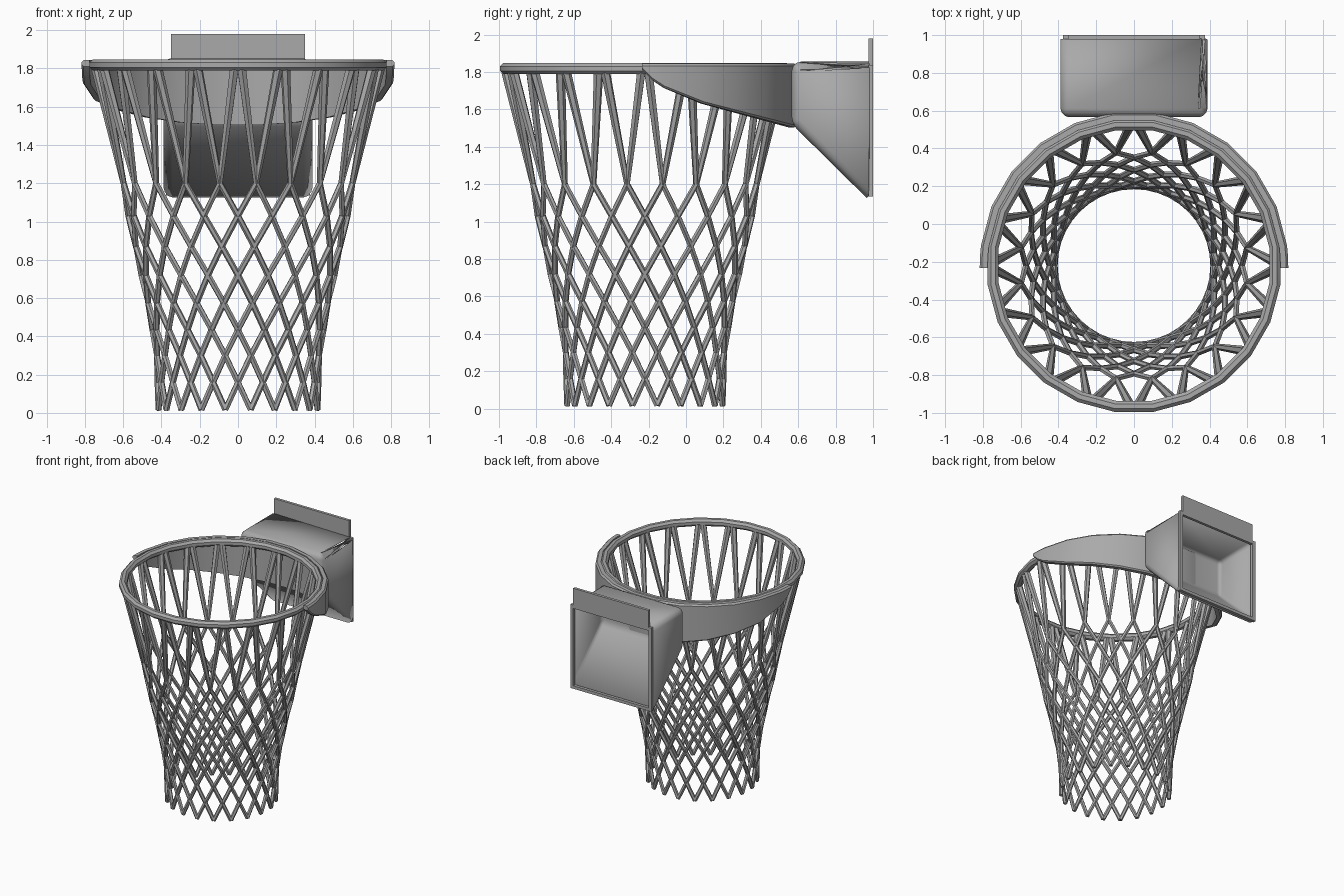
import bpy, bmesh, math
from math import sin, cos, radians
from mathutils import Vector

if "Cube" in bpy.data.objects:
    bpy.data.objects.remove(bpy.data.objects["Cube"])

grey = bpy.data.materials.new("grey")
grey.use_nodes = True
colour = (0.4, 0.4, 0.4, 1)
grey.diffuse_color = colour
grey.node_tree.nodes["Principled BSDF"].inputs["Base Color"].default_value = colour

CENTRE_Y = -0.22


def around(angle, radius, z):
    """Point on the hoop, angle in degrees from the back, turning to +x."""
    a = radians(angle)
    return Vector((radius * sin(a), CENTRE_Y + radius * cos(a), z))


def smooth(obj, angle=30):
    bpy.ops.object.select_all(action='DESELECT')
    obj.select_set(True)
    bpy.context.view_layer.objects.active = obj
    bpy.ops.object.shade_smooth_by_angle(angle=radians(angle))


def finish(name, bm, angle=30):
    bmesh.ops.recalc_face_normals(bm, faces=bm.faces)
    mesh = bpy.data.meshes.new(name)
    bm.to_mesh(mesh)
    bm.free()
    mesh.materials.append(grey)
    obj = bpy.data.objects.new(name, mesh)
    bpy.context.collection.objects.link(obj)
    smooth(obj, angle)
    return obj


def sweep(name, sections, closed):
    """Skin a list of closed cross-sections."""
    bm = bmesh.new()
    rings = [[bm.verts.new(p) for p in s] for s in sections]
    count = len(rings[0])
    for i in range(len(rings) - (0 if closed else 1)):
        a, b = rings[i], rings[(i + 1) % len(rings)]
        for j in range(count):
            k = (j + 1) % count
            bm.faces.new((a[j], a[k], b[k], b[j]))
    if not closed:
        bm.faces.new(rings[0])
        bm.faces.new(rings[-1])
    return finish(name, bm)


# Hoop: 24 straight segments with an eight-sided section
sections = []
for i in range(24):
    turn = 15 * i + 7.5
    sections.append([around(turn, 0.752 + 0.032 * cos(radians(45 * j + 22.5)),
                            1.818 + 0.032 * sin(radians(45 * j + 22.5)))
                     for j in range(8)])
sweep("hoop", sections, True)


# Support band behind the hoop, deepest at the back
def band_bottom(y):
    if y > 0:
        return 1.655 - 0.26 * y
    t = max(0, min(1, (y + 0.23) / 0.23))
    return 1.81 - 0.155 * t ** 0.7


sections = []
for turn in [-91, -87] + [15 * i - 82.5 for i in range(12)] + [87, 91]:
    low = band_bottom(around(turn, 0.81, 0).y)
    sections.append([around(turn, 0.775, 1.845), around(turn, 0.805, 1.845),
                     around(turn, 0.817, 1.832), around(turn, 0.817, low + 0.01),
                     around(turn, 0.807, low), around(turn, 0.775, low)])
sweep("support_band", sections, False)

# Net: two mirrored families of twenty winding strands
profile = [(1.80, 0.742), (1.20, 0.605), (1.03, 0.573), (0.87, 0.54), (0.72, 0.506),
           (0.575, 0.475), (0.435, 0.447), (0.30, 0.428), (0.16, 0.42), (0.017, 0.42)]
curve = bpy.data.curves.new("net", 'CURVE')
curve.dimensions = '3D'
curve.bevel_depth = 0.016
curve.bevel_resolution = 1
curve.use_fill_caps = True
for hand in (-1, 1):
    for i in range(20):
        strand = curve.splines.new('POLY')
        strand.points.add(len(profile) - 1)
        for row, (z, radius) in enumerate(profile):
            turn = 18 * i + hand * (9 * row if row else 1.5)
            strand.points[row].co = (*around(turn, radius, z), 1)
            strand.points[row].radius = 1.0 if row else 1.6
curve.materials.append(grey)
net = bpy.data.objects.new("net", curve)
bpy.context.collection.objects.link(net)
bpy.ops.object.select_all(action='DESELECT')
net.select_set(True)
bpy.context.view_layer.objects.active = net
bpy.ops.object.convert(target='MESH')
smooth(bpy.context.object, 50)

# Wall bracket: hollow wedge, open at the back
side = [(0.98, 1.835), (0.585, 1.835), (0.585, 1.53), (0.98, 1.14)]
bm = bmesh.new()
left, right = [[bm.verts.new((x, y, z)) for y, z in side] for x in (0.37, -0.37)]
bm.faces.new(left)
bm.faces.new(right)
for j in range(3):
    bm.faces.new((left[j], left[j + 1], right[j + 1], right[j]))
rounded = [e for e in bm.edges if not e.is_boundary
           and any(v.co.y < 0.9 for v in e.verts)]
bmesh.ops.bevel(bm, geom=rounded, offset=0.03, segments=3, affect='EDGES', profile=0.5)
bracket = finish("wall_bracket", bm, 35)
shell = bracket.modifiers.new("wall", 'SOLIDIFY')
shell.thickness = 0.02
shell.offset = -1


def box(name, low, high):
    bm = bmesh.new()
    bmesh.ops.create_cube(bm, size=1)
    for v in bm.verts:
        v.co = [(l + h) / 2 + c * (h - l) for l, h, c in zip(low, high, v.co)]
    return finish(name, bm)


# Rim around the open back and the upright mounting plate
for name, sign in (("left", 1), ("right", -1)):
    xs = sorted((sign * 0.35, sign * 0.377))
    box(name + "_rim", (xs[0], 0.975, 1.135), (xs[1], 1.0, 1.838))
box("bottom_rim", (-0.35, 0.975, 1.135), (0.35, 1.0, 1.16))
box("mounting_plate", (-0.35, 0.977, 1.81), (0.35, 1.0, 1.98))
